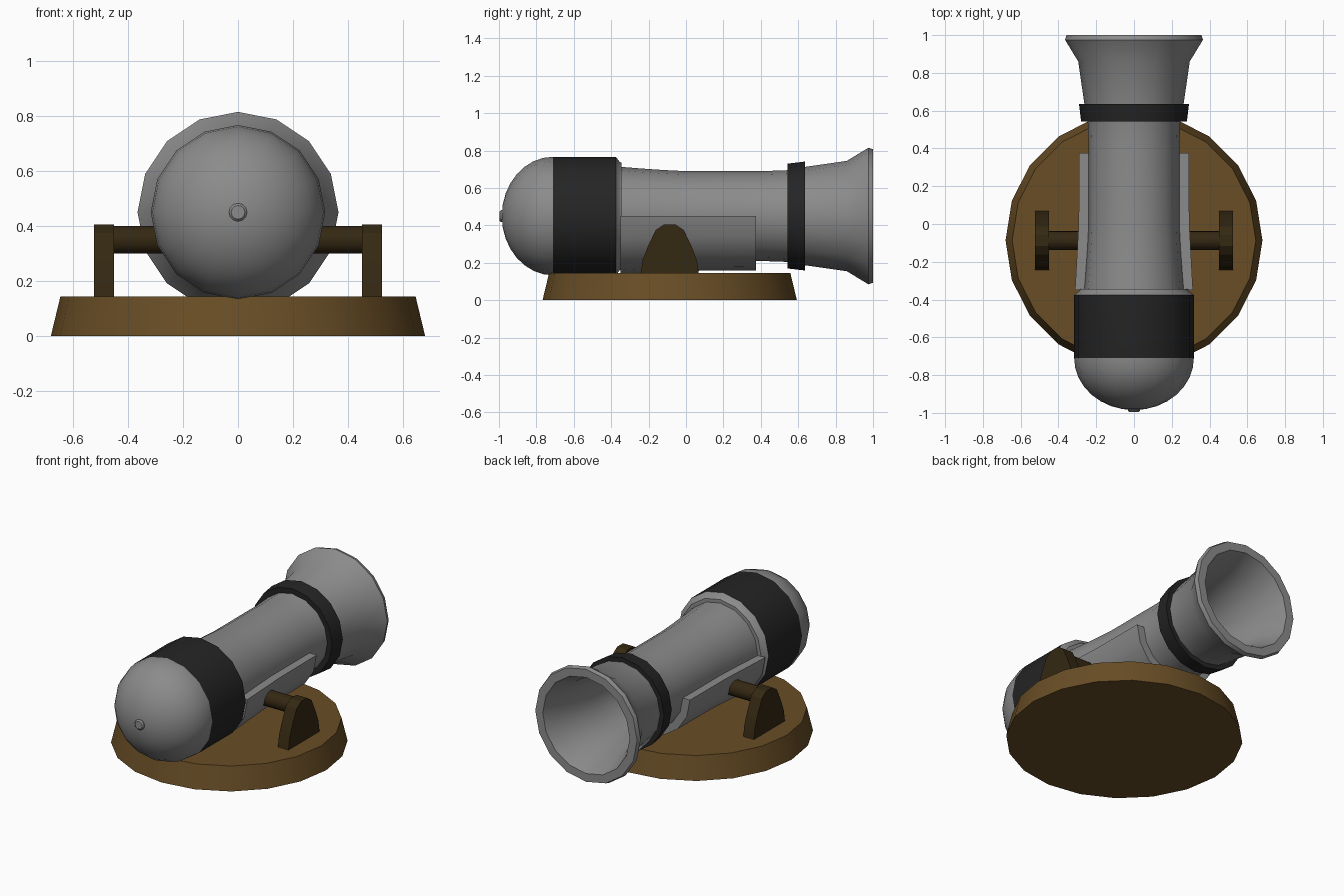
import bpy, bmesh, math

if "Cube" in bpy.data.objects:
    bpy.data.objects.remove(bpy.data.objects["Cube"])

AXIS_Z = 0.45   # height of the barrel axis
PIVOT_Y = -0.087  # centre of base, axle and supports


def material(name, rgb):
    m = bpy.data.materials.new(name)
    m.diffuse_color = (*rgb, 1)
    m.use_nodes = True
    m.node_tree.nodes["Principled BSDF"].inputs["Base Color"].default_value = m.diffuse_color
    return m


GREY = material("grey metal", (0.26, 0.26, 0.26))
BLACK = material("black band", (0.018, 0.018, 0.018))
WOOD = material("brown wood", (0.14, 0.075, 0.019))
DARK = material("dark wood", (0.035, 0.021, 0.006))


def finish(name, bm, mat):
    bmesh.ops.remove_doubles(bm, verts=bm.verts, dist=1e-5)
    bmesh.ops.recalc_face_normals(bm, faces=bm.faces)
    me = bpy.data.meshes.new(name)
    bm.to_mesh(me)
    bm.free()
    ob = bpy.data.objects.new(name, me)
    bpy.context.collection.objects.link(ob)
    me.materials.append(mat)
    bpy.ops.object.select_all(action='DESELECT')
    bpy.context.view_layer.objects.active = ob
    ob.select_set(True)
    bpy.ops.object.shade_smooth_by_angle(angle=math.radians(30))
    return ob


def lathe(name, profile, mat, sides=16, half=False):
    """Turn (y, radius) points round the barrel axis; half keeps the lower part, profile closed."""
    bm = bmesh.new()
    steps = sides // 2 if half else sides
    rings = []
    for i in range(steps + (1 if half else 0)):
        a = math.pi + 2 * math.pi * i / sides
        rings.append([bm.verts.new((r * math.cos(a), y, AXIS_Z + r * math.sin(a))) for y, r in profile])
    n = len(profile)
    for i in range(steps):
        p, q = rings[i], rings[(i + 1) % len(rings)]
        for j in range(n if half else n - 1):
            k = (j + 1) % n
            bm.faces.new((p[j], p[k], q[k], q[j]))
    if half:
        bm.faces.new(rings[0])
        bm.faces.new(rings[-1])
    bmesh.ops.dissolve_degenerate(bm, edges=bm.edges, dist=1e-6)
    return finish(name, bm, mat)


# Rounded breech with its chamfered front rim
dome = [(-0.71 - 0.275 * math.cos(a), 0.317 * math.sin(a))
        for a in (math.pi / 2 * i / 8 for i in range(9))]
breech = lathe("breech", dome + [(-0.375, 0.317), (-0.355, 0.29), (-0.345, 0.285), (-0.345, 0.25)], GREY)

# Black part of the breech, coloured by position
breech.data.materials.append(BLACK)
for f in breech.data.polygons:
    if -0.70 < f.center.y < -0.38:
        f.material_index = 1

# Small knob at the back
lathe("breech_knob", [(-0.97, 0.033), (-0.988, 0.033), (-0.996, 0.025), (-0.996, 0)], GREY, 12)

# Barrel, flared muzzle and hollow bore
lathe("barrel", [(-0.36, 0.264), (-0.25, 0.255), (-0.12, 0.246), (0.0, 0.24), (0.4, 0.24),
                 (0.54, 0.245), (0.63, 0.262), (0.86, 0.295), (0.975, 0.365), (1.0, 0.357),
                 (1.0, 0.305), (0.86, 0.25), (0.6, 0.21), (0.0, 0.195), (0.0, 0)], GREY)

# Black ring behind the muzzle
lathe("muzzle_ring", [(0.545, 0.235), (0.542, 0.28), (0.635, 0.291), (0.635, 0.25)], BLACK)

# Half-round cradle under the barrel
lathe("cradle", [(-0.35, 0.25), (-0.35, 0.312), (0.0, 0.293), (0.375, 0.29), (0.375, 0.23), (0.0, 0.23)],
      GREY, half=True)

# Round wooden base
bm = bmesh.new()
bmesh.ops.create_cone(bm, cap_ends=True, segments=20, radius1=0.68, radius2=0.645, depth=0.145)
# put a corner on the x axis
v = min((v for v in bm.verts if v.co.x > 0), key=lambda v: abs(v.co.y))
turn = math.atan2(v.co.y, v.co.x)
for v in bm.verts:
    x, y = v.co.x, v.co.y
    v.co.x = x * math.cos(turn) + y * math.sin(turn)
    v.co.y = y * math.cos(turn) - x * math.sin(turn) + PIVOT_Y
    v.co.z += 0.0725
finish("base", bm, WOOD)

# Arched supports and axle stubs on both sides
arch = [(0.156, 0.14), (0.145, 0.215), (0.116, 0.29), (0.075, 0.375), (0.03, 0.405)]
arch += [(-y, z) for y, z in reversed(arch)]
for side, s in (("left", -1), ("right", 1)):
    bm = bmesh.new()
    face = bm.faces.new([bm.verts.new((s * 0.45, PIVOT_Y + y, z)) for y, z in arch])
    ext = bmesh.ops.extrude_face_region(bm, geom=[face], use_keep_orig=True)
    for v in ext["geom"]:
        if isinstance(v, bmesh.types.BMVert):
            v.co.x = s * 0.524
    finish(side + "_support", bm, DARK)

    bm = bmesh.new()
    bmesh.ops.create_cone(bm, cap_ends=True, segments=16, radius1=0.05, radius2=0.05, depth=0.22)
    for v in bm.verts:
        x, y, z = v.co
        v.co = (s * 0.36 + z, PIVOT_Y + x, 0.35 + y)
    finish(side + "_axle", bm, DARK)
